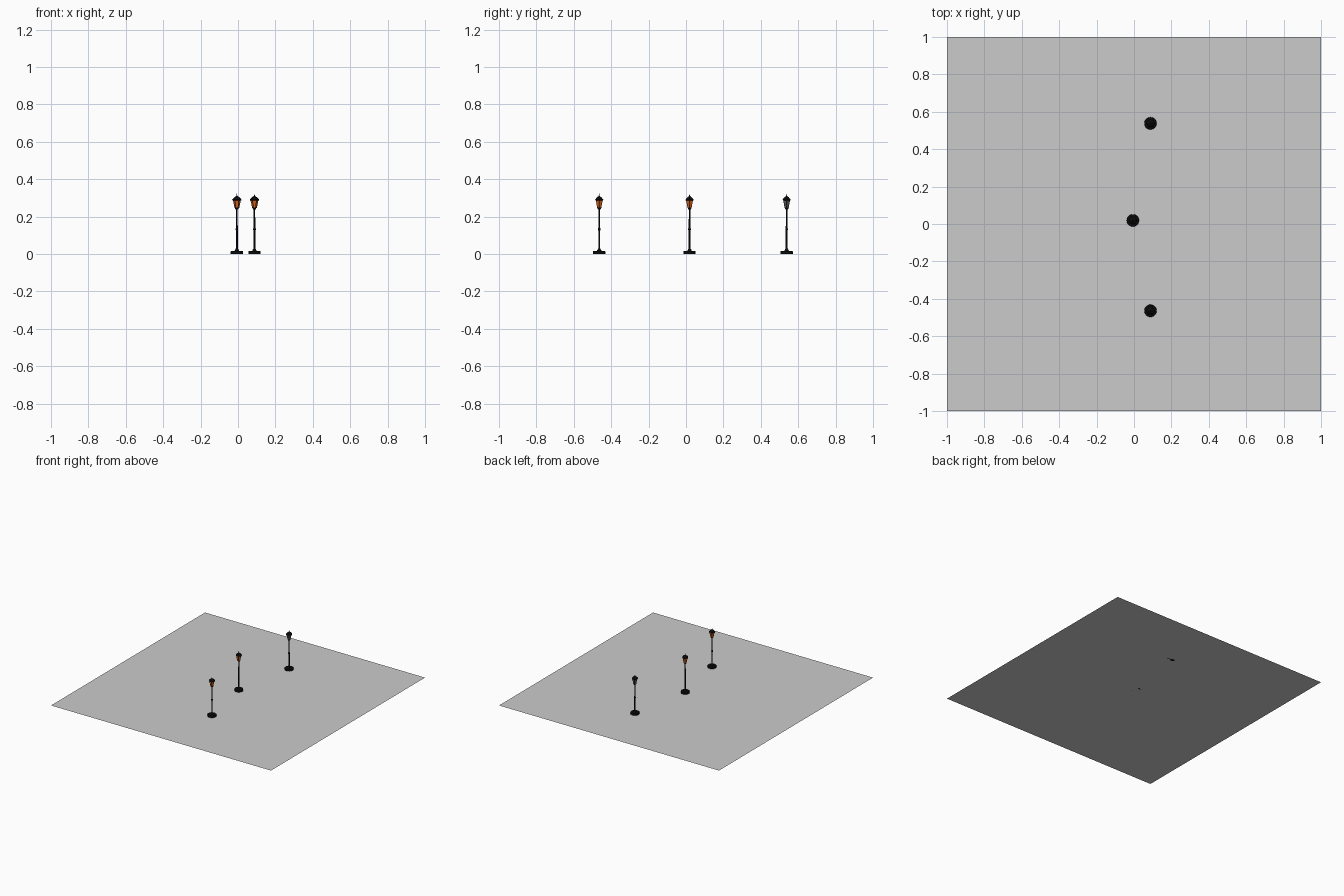
import bpy, bmesh, math
from mathutils import Vector

if "Cube" in bpy.data.objects:
    bpy.data.objects.remove(bpy.data.objects["Cube"])


def material(name, rgb):
    m = bpy.data.materials.new(name)
    m.diffuse_color = (*rgb, 1)
    m.use_nodes = True
    m.node_tree.nodes["Principled BSDF"].inputs["Base Color"].default_value = m.diffuse_color
    return m


IRON = material("black_iron", (0.004, 0.004, 0.004))
GLOW = material("amber_glass", (0.75, 0.13, 0.01))
DARK = material("grey_glass", (0.1, 0.1, 0.1))


def finish(bm, name, loc, mat=None, smooth=False):
    me = bpy.data.meshes.new(name)
    bmesh.ops.recalc_face_normals(bm, faces=bm.faces)
    bm.to_mesh(me)
    bm.free()
    ob = bpy.data.objects.new(name, me)
    ob.location = loc
    bpy.context.collection.objects.link(ob)
    if mat:
        me.materials.append(mat)
    if smooth:
        bpy.ops.object.select_all(action='DESELECT')
        bpy.context.view_layer.objects.active = ob
        ob.select_set(True)
        bpy.ops.object.shade_smooth_by_angle(angle=math.radians(40))
    return ob


def lathe(bm, profile, sides):
    """Stack rings of (radius, height) and cap both ends."""
    rings = [[bm.verts.new((r * math.cos(2 * math.pi * i / sides),
                            r * math.sin(2 * math.pi * i / sides), z))
              for i in range(sides)] for r, z in profile]
    for a, b in zip(rings, rings[1:]):
        for i in range(sides):
            j = (i + 1) % sides
            bm.faces.new((a[i], a[j], b[j], b[i]))
    bm.faces.new(rings[0][::-1])
    bm.faces.new(rings[-1])


def bar(bm, p, q, r):
    p, q = Vector(p), Vector(q)
    m = bmesh.ops.create_cone(bm, segments=4, radius1=r, radius2=r,
                              depth=(q - p).length, cap_ends=True)
    rot = (q - p).to_track_quat('Z', 'Y').to_matrix()
    bmesh.ops.rotate(bm, verts=m["verts"], matrix=rot)
    bmesh.ops.translate(bm, verts=m["verts"], vec=(p + q) / 2)


def part(name, profile, sides, loc, mat, smooth=False):
    bm = bmesh.new()
    lathe(bm, profile, sides)
    finish(bm, name, loc, mat, smooth)


def street_lamp(tag, x, y, glass):
    loc = (x, y, 0)
    # round foot with stepped plinth
    part("foot_" + tag, [(.033, 0), (.033, .014), (.031, .016), (.012, .017)],
         32, loc, IRON, True)
    # pole with flared base, middle ring and collar under the lantern
    part("pole_" + tag,
         [(.012, .016), (.011, .021), (.007, .026), (.005, .031), (.0048, .126),
          (.007, .129), (.007, .136), (.0048, .139), (.0038, .236),
          (.009, .242), (.010, .247), (.009, .249)], 16, loc, IRON, True)
    # six-sided tapered glass
    part("glass_" + tag, [(.011, .248), (.0195, .287)], 6, loc, glass)
    # iron bars along the glass edges
    bm = bmesh.new()
    for i in range(6):
        c, s = math.cos(i * math.pi / 3), math.sin(i * math.pi / 3)
        bar(bm, (.0112 * c, .0112 * s, .247), (.0197 * c, .0197 * s, .288), .0014)
    finish(bm, "lantern_frame_" + tag, loc, IRON)
    # roof with brim
    part("roof_" + tag, [(.020, .286), (.025, .288), (.025, .291), (.013, .304),
                         (.006, .308), (.003, .310)], 6, loc, IRON)
    # finial
    part("finial_" + tag, [(.002, .308), (.003, .312), (.0015, .315), (.0006, .323)],
         10, loc, IRON, True)


# flat ground slab
bm = bmesh.new()
bmesh.ops.create_grid(bm, x_segments=1, y_segments=1, size=1)
finish(bm, "base_plane", (0, 0, 0))

# the three lamps, the back one unlit
street_lamp("front", .088, -.464, GLOW)
street_lamp("middle", -.006, .019, GLOW)
street_lamp("back", .088, .538, DARK)
